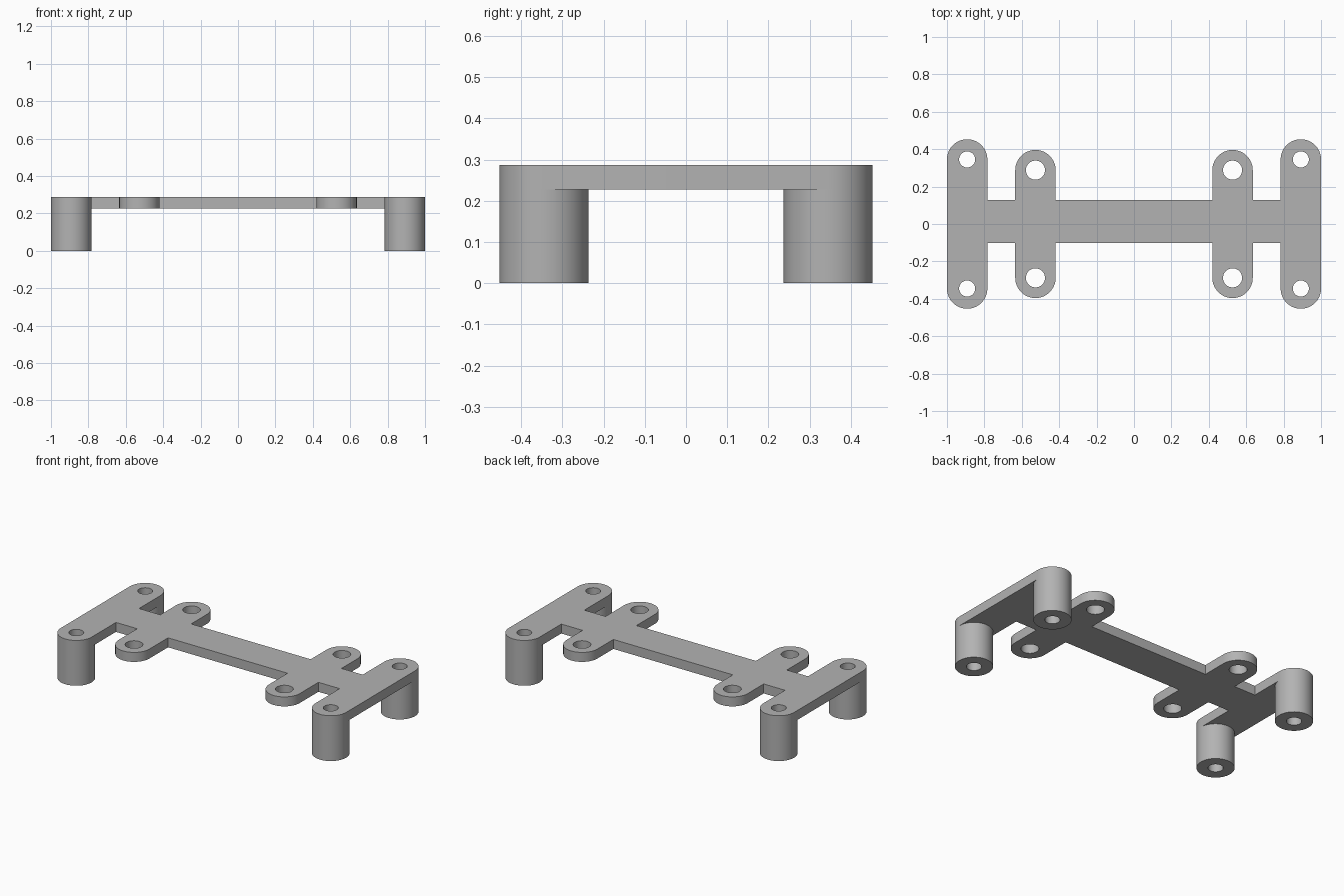
import bpy
import bmesh
from math import cos, sin, pi, radians

cube = bpy.data.objects.get("Cube")
if cube:
    bpy.data.objects.remove(cube, do_unlink=True)

# Main dimensions
PLATE_BOTTOM, PLATE_TOP = 0.227, 0.287
POST_X, POST_Y, POST_HOLE = 0.892, 0.345, 0.043
EAR_X, EAR_Y, EAR_HOLE = 0.527, 0.288, 0.051
R = 0.108
BAR_FRONT, BAR_BACK = -0.102, 0.129
SEG = 64

grey = bpy.data.materials.new("plain grey")
grey.use_nodes = True
colour = (0.45, 0.45, 0.45, 1)
grey.diffuse_color = colour
grey.node_tree.nodes["Principled BSDF"].inputs["Base Color"].default_value = colour


def arc(x, y, r, start, end, steps):
    angles = [start + (end - start) * i / steps for i in range(steps + 1)]
    return [(x + r * cos(a), y + r * sin(a)) for a in angles]


def circle(x, y, r):
    return arc(x, y, r, 0, 2 * pi, SEG)[:-1]


def finish(obj):
    obj.data.materials.clear()
    obj.data.materials.append(grey)
    bpy.ops.object.select_all(action='DESELECT')
    obj.select_set(True)
    bpy.context.view_layer.objects.active = obj
    bpy.ops.object.shade_smooth_by_angle(angle=radians(30))


def extrude_loops(name, loops, z0, z1, top=True):
    """Solid from an outer loop and hole loops; the top may stay open."""
    bm = bmesh.new()
    caps = {z0: [], z1: []}
    for loop in loops:
        rings = {z: [bm.verts.new((x, y, z)) for x, y in loop] for z in (z0, z1)}
        low, high = rings[z0], rings[z1]
        for i in range(len(loop)):
            j = (i + 1) % len(loop)
            bm.faces.new((low[i], low[j], high[j], high[i]))
            for z, ring in rings.items():
                caps[z].append(bm.edges.get((ring[i], ring[j])))
                if caps[z][-1] is None:
                    caps[z][-1] = bm.edges.new((ring[i], ring[j]))
    for z, edges in caps.items():
        if z == z0 or top:
            normal = (0, 0, 1 if z == z1 else -1)
            bmesh.ops.triangle_fill(bm, edges=edges, use_beauty=True, normal=normal)
    bmesh.ops.recalc_face_normals(bm, faces=bm.faces)
    mesh = bpy.data.meshes.new(name)
    bm.to_mesh(mesh)
    bm.free()
    obj = bpy.data.objects.new(name, mesh)
    bpy.context.collection.objects.link(obj)
    finish(obj)


# Plate outline: left half counterclockwise, then its mirror
half = [(EAR_X - R, BAR_FRONT)]
half += arc(EAR_X, -EAR_Y, R, pi, 2 * pi, SEG // 2)
half += [(EAR_X + R, BAR_FRONT), (POST_X - R, BAR_FRONT)]
half += arc(POST_X, -POST_Y, R, pi, 2 * pi, SEG // 2)
half += arc(POST_X, POST_Y, R, 0, pi, SEG // 2)
half += [(POST_X - R, BAR_BACK), (EAR_X + R, BAR_BACK)]
half += arc(EAR_X, EAR_Y, R, 0, pi, SEG // 2)
half += [(EAR_X - R, BAR_BACK)]
outline = half + [(-x, y) for x, y in reversed(half)]

corners = [(sx, sy) for sx in (-1, 1) for sy in (-1, 1)]
holes = [circle(sx * POST_X, sy * POST_Y, POST_HOLE) for sx, sy in corners]
holes += [circle(sx * EAR_X, sy * EAR_Y, EAR_HOLE) for sx, sy in corners]
extrude_loops("bracket_plate", [outline] + holes, PLATE_BOTTOM, PLATE_TOP)

# Hollow standoff posts under the outer crossbars
for sx, sy in corners:
    name = f"{'front' if sy < 0 else 'back'}_{'left' if sx > 0 else 'right'}_post"
    x, y = sx * POST_X, sy * POST_Y
    extrude_loops(name, [circle(x, y, R), circle(x, y, POST_HOLE)],
                  0, PLATE_BOTTOM, top=False)
